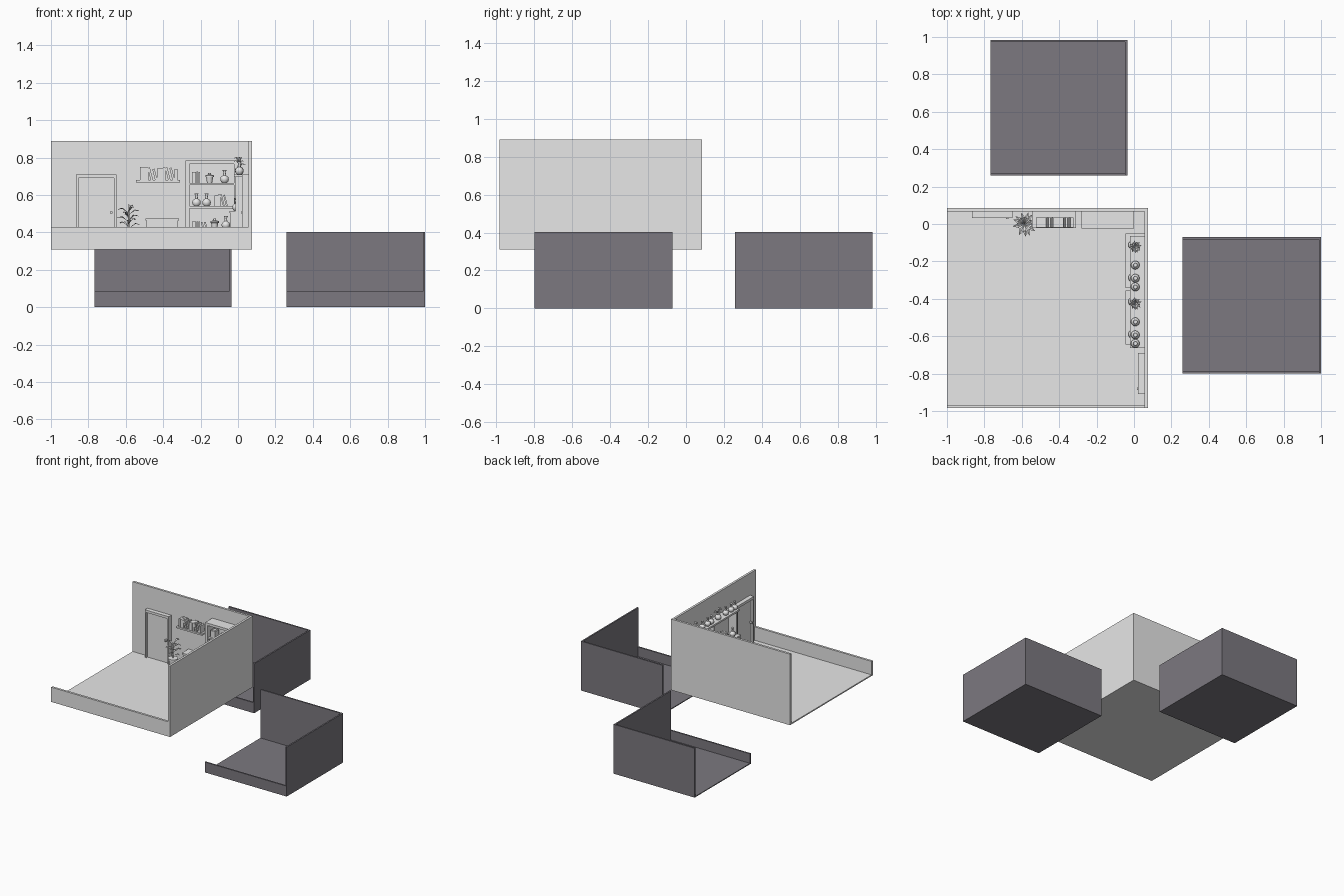
import bpy, bmesh, math, random
from mathutils import Matrix, Vector

random.seed(4)
if "Cube" in bpy.data.objects:
    bpy.data.objects.remove(bpy.data.objects["Cube"])


def material(name, rgb):
    m = bpy.data.materials.new(name)
    m.use_nodes = True
    m.diffuse_color = (*rgb, 1)
    m.node_tree.nodes["Principled BSDF"].inputs["Base Color"].default_value = (*rgb, 1)
    return m


LIGHT = material("light grey", (0.8, 0.8, 0.8))
DARK = material("dark violet grey", (0.2, 0.19, 0.215))


class Part:
    """Collects boxes, turned shapes and leaves into one object."""

    def __init__(self, name, frame=Matrix(), mat=LIGHT):
        self.name, self.frame, self.mat, self.bm = name, frame, mat, bmesh.new()

    def box(self, x0, x1, y0, y1, z0, z1, lean=0):
        size = Matrix.Diagonal((x1 - x0, y1 - y0, z1 - z0, 1))
        foot = Matrix.Translation(((x0 + x1) / 2, (y0 + y1) / 2, z0))
        lift = Matrix.Translation((0, 0, (z1 - z0) / 2))
        bmesh.ops.create_cube(self.bm, size=1, matrix=foot @ Matrix.Rotation(lean, 4, "Y") @ lift @ size)
        return self

    def lathe(self, x, y, z, profile, scale=1.0, sides=14):
        rings = []
        for r, h in profile:
            rings.append([self.bm.verts.new((x + scale * r * math.cos(a), y + scale * r * math.sin(a), z + scale * h))
                          for a in (math.tau * i / sides for i in range(sides))])
        for low, high in zip(rings, rings[1:]):
            for i in range(sides):
                j = (i + 1) % sides
                self.bm.faces.new((low[i], low[j], high[j], high[i]))
        self.bm.faces.new(rings[0][::-1])
        self.bm.faces.new(rings[-1])
        return self

    def leaf(self, x, y, z, angle, reach, rise, width):
        out = Vector((math.cos(angle), math.sin(angle), 0))
        side = Vector((-out.y, out.x, 0)) * width
        base = Vector((x, y, z))
        mid = base + out * reach * 0.55 + Vector((0, 0, rise))
        tip = base + out * reach + Vector((0, 0, rise * 0.7))
        v = [self.bm.verts.new(p) for p in (base, mid + side, tip, mid - side, mid - Vector((0, 0, width * 0.4)))]
        for a, b in ((0, 1), (1, 2), (2, 3), (3, 0)):
            self.bm.faces.new((v[a], v[b], v[4]))
        return self

    def done(self, smooth=False):
        self.bm.transform(self.frame)
        mesh = bpy.data.meshes.new(self.name)
        self.bm.to_mesh(mesh)
        self.bm.free()
        mesh.materials.append(self.mat)
        obj = bpy.data.objects.new(self.name, mesh)
        bpy.context.collection.objects.link(obj)
        if smooth:
            bpy.ops.object.select_all(action="DESELECT")
            obj.select_set(True)
            bpy.context.view_layer.objects.active = obj
            bpy.ops.object.shade_smooth_by_angle(angle=math.radians(40))
        return obj


# Open rooms: floor, two full walls and a low front kerb
def room(name, x0, x1, y0, y1, z0, z1, kerb, t, floor, mat):
    Part(name + "_floor", mat=mat).box(x0, x1 - t, y0 + t, y1 - t, z0, z0 + floor).done()
    Part(name + "_back_wall", mat=mat).box(x0, x1 - t, y1 - t, y1, z0, z1).done()
    Part(name + "_left_wall", mat=mat).box(x1 - t, x1, y0, y1, z0, z1).done()
    Part(name + "_front_kerb", mat=mat).box(x0, x1 - t, y0, y0 + t, z0, z0 + kerb).done()


room("main_room", -1, 0.075, -0.985, 0.085, 0.31, 0.89, 0.12, 0.018, 0.01, LIGHT)
room("rear_room", -0.768, -0.035, 0.258, 0.985, 0, 0.403, 0.085, 0.012, 0.007, DARK)
room("side_room", 0.26, 1.0, -0.8, -0.07, 0, 0.403, 0.085, 0.012, 0.007, DARK)

# Wall frames: x runs along the wall, y = 0 is the wall face, -y points into the room
FLOOR = 0.32
BACK = Matrix.Translation((0, 0.068, 0))
SIDE = Matrix.Translation((0.057, 0, 0)) @ Matrix.Rotation(-math.pi / 2, 4, "Z")

VASE = [(0.012, 0), (0.02, 0.008), (0.023, 0.02), (0.02, 0.031), (0.008, 0.04), (0.006, 0.056), (0.011, 0.068)]
POT = [(0.014, 0), (0.019, 0.03), (0.023, 0.032), (0.023, 0.04), (0.008, 0.044), (0.007, 0.054)]


def vase(frame, x, y, z, scale=1.0):
    Part("vase", frame).lathe(x, y, z, VASE, scale).done(True)


def pot(frame, x, y, z):
    Part("lidded_pot", frame).lathe(x, y, z, POT).done(True)


def plant(frame, x, y, z, scale):
    Part("plant_pot", frame).lathe(x, y, z, VASE[:5] + [(0.011, 0.045)], scale).done(True)
    p = Part("plant_leaves", frame)
    for i in range(9):
        p.leaf(x, y, z + scale * (0.043 + 0.004 * (i % 3)), i * 2.4, 0.033 * scale,
               (0.012 + 0.013 * (i % 3)) * scale, 0.007 * scale)
    p.done()


def books(frame, x, y, z, pattern, h=0.062, w=0.011):
    p = Part("books", frame)
    for kind in pattern:
        tall = h * random.uniform(0.9, 1.05)
        if kind == "/":
            p.box(x + 0.012, x + 0.012 + w * 0.8, y - 0.026, y + 0.026, z, z + tall, -0.25)
            x += w * 1.5
        else:
            p.box(x, x + w * 0.92, y - 0.026, y + 0.026, z, z + tall)
            x += w
    p.done()


def door(name, x0, x1, top):
    frame = BACK if name.startswith("back") else SIDE
    p = Part(name + "_frame", frame)
    for a, b in ((x0, x0 + 0.012), (x1 - 0.012, x1)):
        p.box(a, b, -0.035, 0, FLOOR, top - 0.02)
    p.box(x0, x1, -0.035, 0, top - 0.02, top).done()
    Part(name + "_panel", frame).box(x0 + 0.012, x1 - 0.012, -0.018, 0, FLOOR, top - 0.02).done()
    Part(name + "_handle", frame).box(x1 - 0.035, x1 - 0.022, -0.042, -0.018, 0.5, 0.513).done()


door("back_door", -0.865, -0.65, 0.71)
door("side_door", 0.69, 0.91, 0.71)

# Tall bookcase on the back wall
case = Part("bookcase", BACK)
for a, b in ((-0.28, -0.258), (-0.022, 0)):
    case.box(a, b, -0.093, 0, FLOOR, 0.765)
case.box(-0.28, 0, -0.093, 0, 0.765, 0.785).box(-0.258, -0.022, -0.008, 0, FLOOR, 0.765)
for top in (0.34, 0.42, 0.54, 0.665):
    case.box(-0.258, -0.022, -0.09, -0.008, top - 0.012, top)
case.done()
books(BACK, -0.245, -0.05, 0.665, "||||")
pot(BACK, -0.152, -0.05, 0.665)
vase(BACK, -0.072, -0.05, 0.665)
for u in (-0.222, -0.168):
    vase(BACK, u, -0.05, 0.54)
books(BACK, -0.125, -0.05, 0.54, "|||//")
books(BACK, -0.245, -0.05, 0.42, "||||//", 0.04)
pot(BACK, -0.125, -0.05, 0.42)
vase(BACK, -0.065, -0.05, 0.42)

# Wall shelf with books
Part("wall_shelf", BACK).box(-0.545, -0.31, -0.09, 0, 0.667, 0.68).done()
books(BACK, -0.525, -0.06, 0.68, "|||//|||//|", 0.066, 0.0155)

# Low chest below the wall shelf
chest = Part("low_chest", BACK).box(-0.49, -0.32, -0.08, 0, FLOOR, 0.463)
chest.box(-0.495, -0.315, -0.085, 0, 0.463, 0.475)
for z in (0.33, 0.397):
    chest.box(-0.48, -0.33, -0.084, -0.08, z, z + 0.058)
chest.done()

# Floor plant
Part("floor_pot", BACK).lathe(-0.585, -0.07, FLOOR, [(0.026, 0), (0.034, 0.07), (0.038, 0.072), (0.038, 0.085)]).done(True)
palm = Part("floor_plant_leaves", BACK).lathe(-0.585, -0.07, 0.4, [(0.005, 0), (0.004, 0.12)], sides=6)
for i in range(12):
    palm.leaf(-0.585, -0.07, 0.42 + 0.009 * i, i * 2.4, 0.066, 0.03, 0.012)
palm.done()

# Side wall: two sideboards, each with an open front, standing below one long shelf
for start in (0.052, 0.355):
    end = start + 0.29
    unit = Part("sideboard", SIDE).box(start, end, -0.102, 0, 0.503, 0.515)
    for a in (start, (start + end) / 2 - 0.007, end - 0.014):
        unit.box(a, a + 0.014, -0.098, 0, FLOOR, 0.503)
    unit.box(start, end, -0.008, 0, FLOOR, 0.503)
    for z in (FLOOR, 0.41):
        unit.box(start, end, -0.094, 0, z, z + 0.012)
    unit.done()
    vase(SIDE, start + 0.06, -0.065, 0.515)
    books(SIDE, start + 0.1, -0.05, 0.515, "||||//")
    vase(SIDE, start + 0.235, -0.065, 0.515)
    # Ornaments on the long shelf
    plant(SIDE, start + 0.07, -0.05, 0.71, 1.05)
    for du in (0.168, 0.238, 0.284):
        vase(SIDE, start + du, -0.05, 0.71)

shelf = Part("long_shelf", SIDE).box(0.064, 0.664, -0.078, 0, 0.696, 0.71)
for a in (0.064, 0.34, 0.632):
    shelf.box(a, a + 0.012, -0.07, 0, 0.515, 0.696)
shelf.done()
